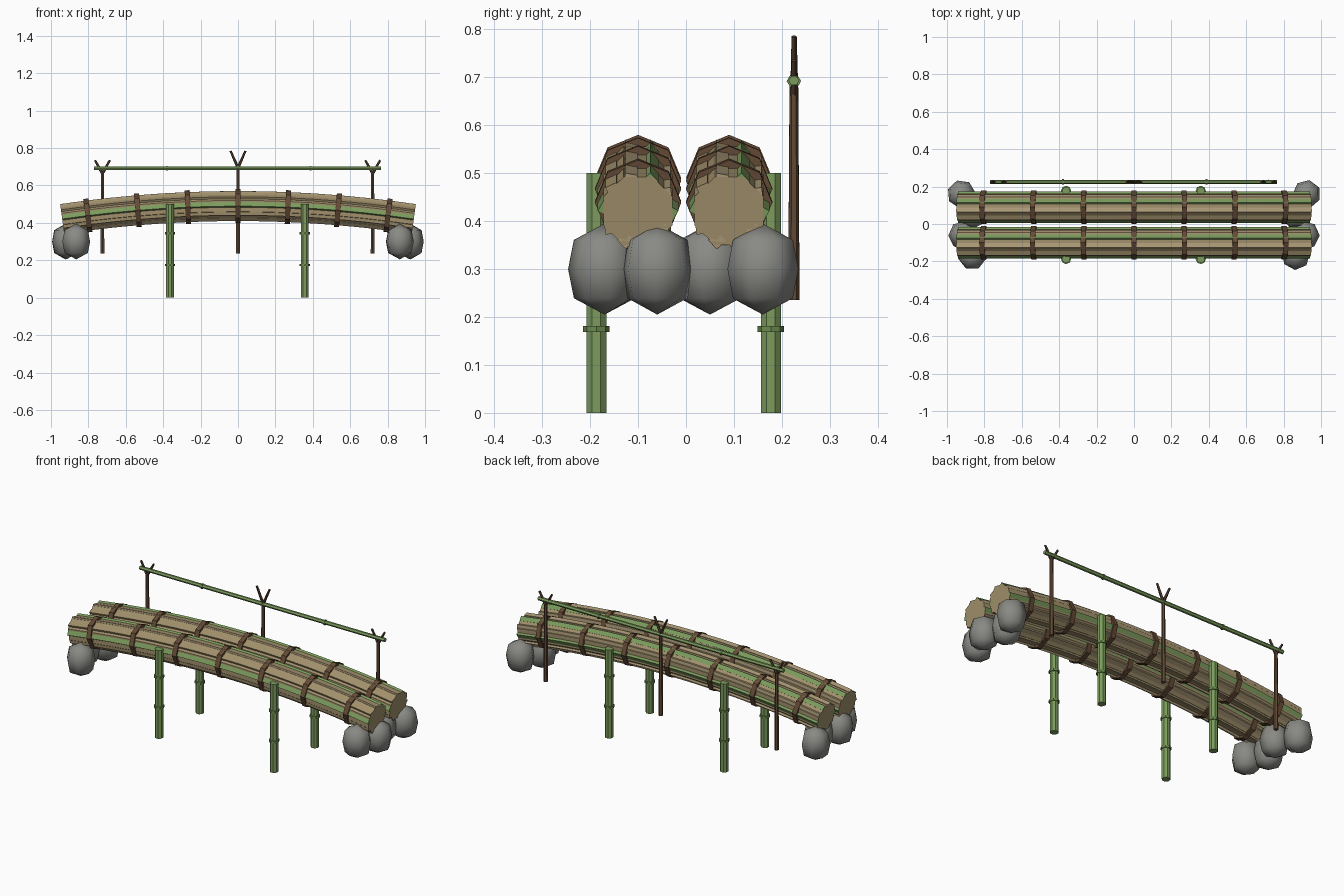
import bpy, bmesh, math
from mathutils import Vector

if "Cube" in bpy.data.objects:
    bpy.data.objects.remove(bpy.data.objects["Cube"])


def material(name, rgb):
    m = bpy.data.materials.new(name)
    m.diffuse_color = (*rgb, 1)
    m.use_nodes = True
    m.node_tree.nodes["Principled BSDF"].inputs["Base Color"].default_value = m.diffuse_color
    return m


TAN = material("dry reed", (0.36, 0.28, 0.15))
PALE = material("pale reed", (0.42, 0.33, 0.19))
GREEN = material("green bamboo", (0.20, 0.33, 0.11))
NODE = material("bamboo node", (0.15, 0.26, 0.08))
ROPE = material("rope brown", (0.13, 0.07, 0.037))
WOOD = material("branch wood", (0.12, 0.066, 0.035))
TWIG = material("dark twig", (0.075, 0.042, 0.025))
STONE = material("stone grey", (0.25, 0.25, 0.235))


def finish(bm, name, mat):
    bmesh.ops.recalc_face_normals(bm, faces=bm.faces)
    me = bpy.data.meshes.new(name)
    bm.to_mesh(me)
    bm.free()
    me.materials.append(mat)
    ob = bpy.data.objects.new(name, me)
    bpy.context.collection.objects.link(ob)
    return ob


def tube(name, path, r0, r1, sides, mat, phase=0.0, du=0.0, dv=0.0):
    """Capped tube along a path lying in an xz plane; du/dv shift it in its section."""
    bm = bmesh.new()
    pts = [Vector(p) for p in path]
    rings = []
    side = Vector((0, 1, 0))
    for i, p in enumerate(pts):
        t = (pts[min(i + 1, len(pts) - 1)] - pts[max(i - 1, 0)]).normalized()
        up = t.cross(side)
        r = r0 + (r1 - r0) * i / (len(pts) - 1)
        ring = []
        for k in range(sides):
            a = phase + 2 * math.pi * k / sides
            ring.append(bm.verts.new(p + side * (du + r * math.cos(a)) + up * (dv + r * math.sin(a))))
        rings.append(ring)
    for a, b in zip(rings, rings[1:]):
        for k in range(sides):
            j = (k + 1) % sides
            bm.faces.new((a[k], a[j], b[j], b[k]))
    bm.faces.new(rings[0])
    bm.faces.new(rings[-1])
    return finish(bm, name, mat)


def arch(x):
    return 0.49 - 0.078 * x * x


# Two arched bundles: core, outer reeds and rope bands
for label, y in (("front", -0.10), ("back", 0.09)):
    path = [(x, y, arch(x)) for x in [-0.94 + 1.88 * i / 14 for i in range(15)]]
    tube(f"{label}_bundle_core", path, 0.078, 0.078, 8, TAN, math.pi / 8)
    for k in range(10):
        a = math.radians(68 + 36 * k)
        mat = GREEN if k in (0, 3, 8) else (PALE if k % 2 else TAN)
        tube(f"{label}_reed_{k}", path, 0.018, 0.018, 4, mat, a + 0.35,
             0.067 * math.cos(a), 0.067 * math.sin(a))
    for i in range(7):
        x = -0.803 + 0.2675 * i
        s = -0.156 * x
        w = 0.0135
        tube(f"{label}_rope_band_{i}", [(x - w, y, arch(x) - w * s), (x + w, y, arch(x) + w * s)],
             0.09, 0.09, 8, ROPE)

# Bamboo support posts with nodes
for x in (-0.363, 0.357):
    for label, y in (("front", -0.187), ("back", 0.177)):
        tube(f"{label}_support_post", [(x, y, 0), (x, y, 0.5)], 0.0225, 0.0225, 8, GREEN, math.pi / 8)
        for z in (0.175, 0.345):
            tube(f"{label}_post_node", [(x, y, z - 0.006), (x, y, z + 0.006)], 0.0275, 0.0275, 8, NODE)

# Forked railing posts
Y = 0.225
for x, top, tip in ((-0.725, 0.67, 0.735), (0, 0.70, 0.785), (0.72, 0.67, 0.735)):
    tube("railing_post", [(x, Y, 0.235), (x, Y, top)], 0.012, 0.009, 6, WOOD)
    for s in (-1, 1):
        tube("railing_fork", [(x, Y, top - 0.006), (x + s * 0.04, Y, tip)], 0.0085, 0.006, 5, TWIG)

# Bamboo handrail
tube("handrail", [(-0.77, Y, 0.693), (0.765, Y, 0.693)], 0.011, 0.011, 6, GREEN)
for x in (-0.38, 0.387):
    tube("handrail_node", [(x - 0.005, Y, 0.692), (x + 0.005, Y, 0.692)], 0.015, 0.015, 6, NODE)

# Stones under both ends, staggered
for s in (-1, 1):
    for i, (x, y) in enumerate(((0.865, -0.17), (0.917, -0.06), (0.865, 0.05), (0.923, 0.16))):
        bm = bmesh.new()
        bmesh.ops.create_uvsphere(bm, u_segments=7, v_segments=4, radius=1)
        for v in bm.verts:
            # flatten the middle rings into a chunky boulder outline
            a = math.atan2(v.co.y, v.co.x) + i * 0.7 + (0.4 if s > 0 else 0)
            h = math.hypot(v.co.x, v.co.y)
            r = 0.0 if h < 0.01 else 0.076 if h > 0.9 else 0.064
            zz = v.co.z * (0.095 if h < 0.01 else 0.086)
            v.co = (s * x + r * math.cos(a), y + r * math.sin(a), 0.30 + zz)
        ob = finish(bm, f"stone_{i}", STONE)
        for p in ob.data.polygons:
            p.use_smooth = True
